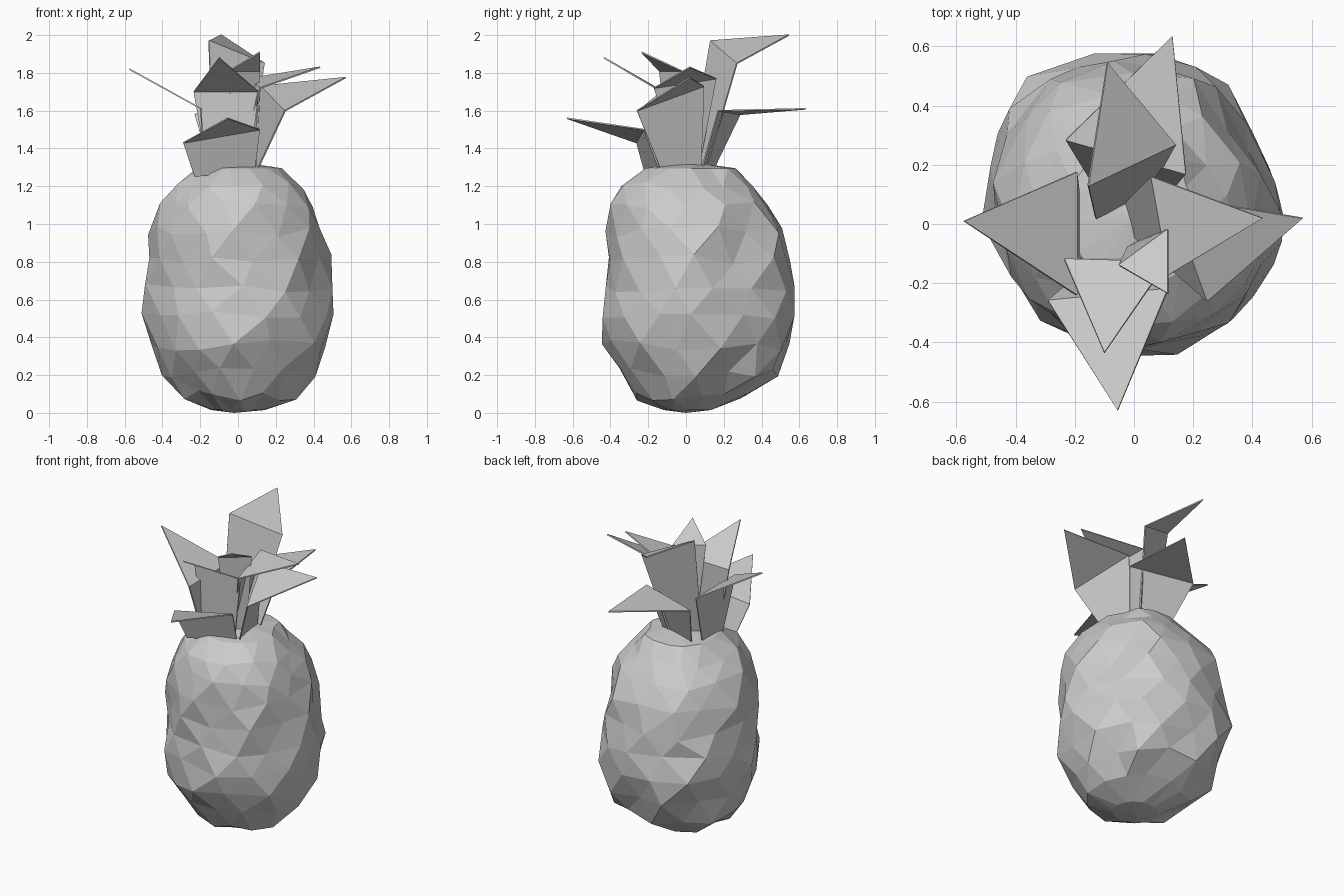
import bpy, bmesh, math, random
from mathutils import Vector

random.seed(11)
SIDES = 14


def add_object(name, bm):
    bmesh.ops.recalc_face_normals(bm, faces=bm.faces)
    mesh = bpy.data.meshes.new(name)
    bm.to_mesh(mesh)
    bm.free()
    ob = bpy.data.objects.new(name, mesh)
    bpy.context.collection.objects.link(ob)
    return ob


# Uneven roundness of the fruit: (angle in degrees, radius factor)
swell = [(0, 1.01), (12, 1.0), (36, 0.92), (50, 1.03), (92, 1.01), (126, 1.08), (140, 1.06),
         (173, 1.03), (205, 0.96), (230, 0.97), (286, 1.0), (310, 1.03), (336, 1.03), (360, 1.01)]


def swell_at(a):
    d = math.degrees(a) % 360
    for (a0, k0), (a1, k1) in zip(swell, swell[1:]):
        if d <= a1:
            return k0 + (k1 - k0) * (d - a0) / (a1 - a0)


# Fruit body: staggered rings of bumpy facets, (height, half width, front y, back y)
rows = [(0.015, 0.14, -0.12, 0.13), (0.09, 0.30, -0.27, 0.31),
        (0.21, 0.395, -0.36, 0.46), (0.36, 0.455, -0.44, 0.54),
        (0.51, 0.495, -0.44, 0.57), (0.66, 0.485, -0.425, 0.56),
        (0.81, 0.465, -0.425, 0.54), (0.96, 0.45, -0.42, 0.50),
        (1.09, 0.405, -0.40, 0.43), (1.20, 0.33, -0.35, 0.34),
        (1.295, 0.22, -0.22, 0.26)]
bm = bmesh.new()
rings = []
for r, (z, rx, yf, yb) in enumerate(rows):
    ring = []
    for i in range(SIDES):
        a = 2 * math.pi * (i + 0.5 * (r % 2) + random.uniform(-0.18, 0.18)) / SIDES
        bump = 0.025 if (i + r // 2) % 2 else -0.02
        k = (1.006 + bump + random.uniform(-0.03, 0.03)) * swell_at(a)
        dz = random.uniform(-0.03, 0.03) if 0 < r < len(rows) - 1 else 0
        ring.append(bm.verts.new((rx * k * math.cos(a),
                                  (yf + yb) / 2 + (yb - yf) / 2 * k * math.sin(a), z + dz)))
    rings.append(ring)
for r in range(len(rings) - 1):
    lo, up = rings[r], rings[r + 1]
    for i in range(SIDES):
        j = (i + 1) % SIDES
        if r % 2 == 0:
            bm.faces.new((lo[i], lo[j], up[i]))
            bm.faces.new((lo[j], up[j], up[i]))
        else:
            bm.faces.new((lo[i], up[j], up[i]))
            bm.faces.new((lo[i], lo[j], up[j]))
for ring, pole in ((rings[0], (-0.02, 0, 0)), (rings[-1], (0, 0.02, 1.33))):
    v = bm.verts.new(pole)
    for i in range(SIDES):
        bm.faces.new((ring[i], ring[(i + 1) % SIDES], v))
add_object("fruit_body", bm)


# Crown leaves: an upright blade folded outward at a hinge into a pointed tip
def leaf(name, base_a, base_b, hinge_a, hinge_b, tip):
    bm = bmesh.new()
    a, b, c, d, t = [bm.verts.new(Vector(p)) for p in (base_a, base_b, hinge_b, hinge_a, tip)]
    bm.faces.new((a, b, c, d))
    bm.faces.new((d, c, t))
    ob = add_object(name, bm)
    mod = ob.modifiers.new("thickness", 'SOLIDIFY')
    mod.thickness = 0.008
    mod.offset = 0


leaf("front_leaf_low", (-0.23, -0.21, 1.25), (0.09, -0.14, 1.29),
     (-0.29, -0.26, 1.43), (0.115, -0.22, 1.50), (-0.055, -0.63, 1.56))
leaf("front_leaf_high", (-0.16, -0.12, 1.28), (0.06, -0.12, 1.28),
     (-0.235, -0.12, 1.70), (0.11, -0.13, 1.70), (-0.10, -0.435, 1.88))
leaf("front_leaf_small", (-0.02, -0.08, 1.30), (0.08, -0.02, 1.30),
     (-0.05, -0.14, 1.81), (0.115, -0.02, 1.81), (0.115, -0.235, 1.91))
leaf("right_leaf_low", (0.10, -0.13, 1.28), (0.08, 0.08, 1.28),
     (0.25, -0.26, 1.60), (0.12, 0.095, 1.73), (0.57, 0.02, 1.775))
leaf("right_leaf_high", (0.0, -0.04, 1.30), (-0.03, 0.07, 1.30),
     (0.12, -0.17, 1.72), (0.06, 0.16, 1.77), (0.435, 0.02, 1.83))
leaf("left_leaf", (-0.185, -0.12, 1.27), (-0.185, 0.09, 1.27),
     (-0.195, -0.24, 1.61), (-0.195, 0.175, 1.61), (-0.575, 0.01, 1.82))
leaf("back_leaf_low", (-0.14, 0.14, 1.28), (0.10, 0.08, 1.28),
     (-0.23, 0.285, 1.58), (0.175, 0.17, 1.60), (0.13, 0.635, 1.61))
leaf("back_leaf_high", (-0.13, 0.02, 1.32), (0.05, 0.11, 1.30),
     (-0.155, 0.13, 1.97), (0.14, 0.27, 1.85), (-0.09, 0.545, 2.0))
